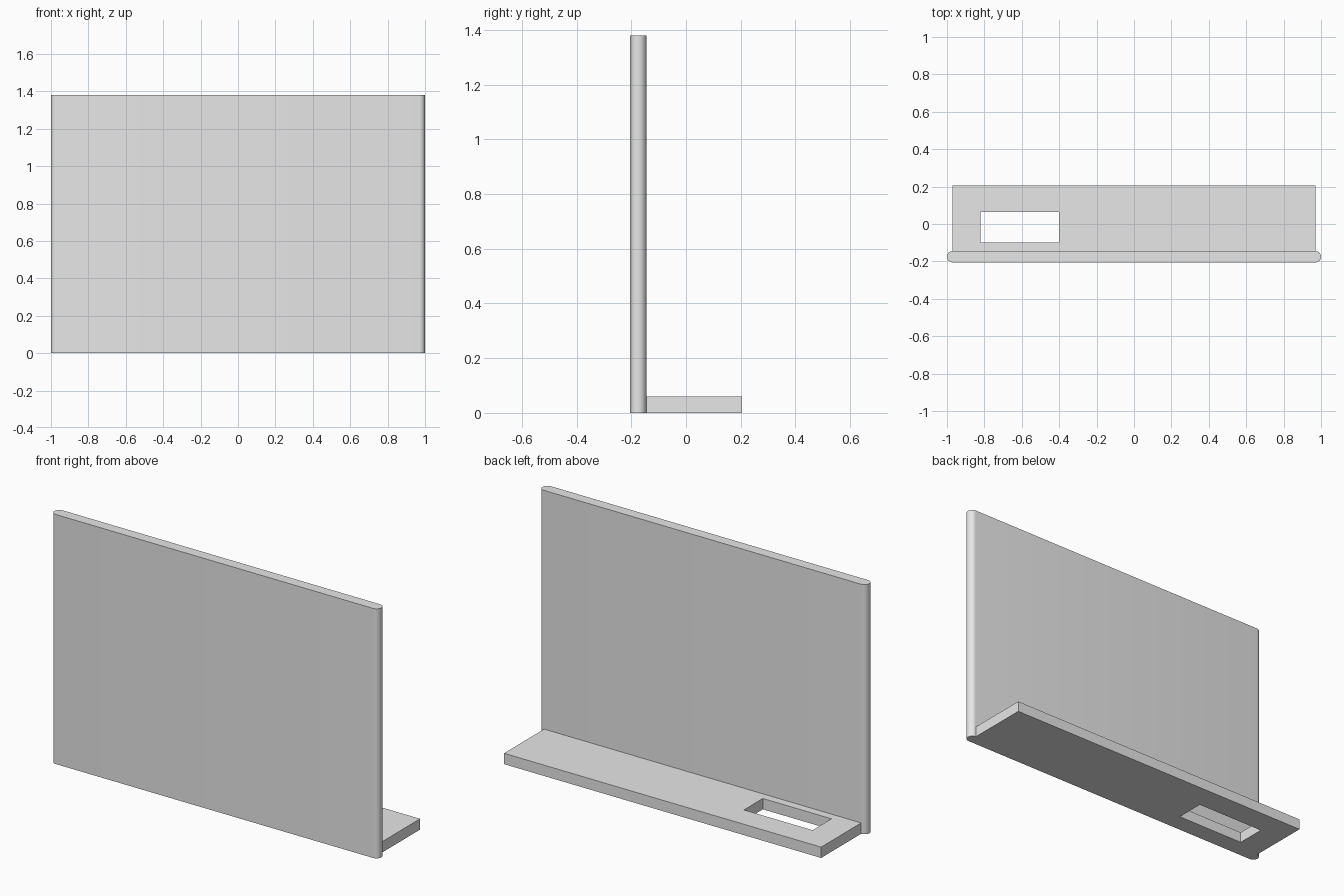
import bpy, bmesh, math
from mathutils import Vector

if "Cube" in bpy.data.objects:
    bpy.data.objects.remove(bpy.data.objects["Cube"], do_unlink=True)

grey = bpy.data.materials.new("light_grey")
grey.use_nodes = True
grey.diffuse_color = (0.8, 0.8, 0.8, 1)
grey.node_tree.nodes["Principled BSDF"].inputs["Base Color"].default_value = (0.8, 0.8, 0.8, 1)


def finish(name, bm):
    bmesh.ops.recalc_face_normals(bm, faces=bm.faces)
    mesh = bpy.data.meshes.new(name)
    bm.to_mesh(mesh)
    bm.free()
    mesh.materials.append(grey)
    obj = bpy.data.objects.new(name, mesh)
    bpy.context.collection.objects.link(obj)
    return obj


def extrude_up(bm, faces, height):
    result = bmesh.ops.extrude_face_region(bm, geom=faces)
    verts = [g for g in result["geom"] if isinstance(g, bmesh.types.BMVert)]
    bmesh.ops.translate(bm, verts=verts, vec=(0, 0, height))


def rectangle(x0, x1, y0, y1):
    return [Vector((x0, y0, 0)), Vector((x1, y0, 0)),
            Vector((x1, y1, 0)), Vector((x0, y1, 0))]


# Upright panel: a slot-shaped outline with half-round ends
radius, steps = 0.03, 16
outline = []
for side, start in ((1, -math.pi / 2), (-1, math.pi / 2)):
    for i in range(steps + 1):
        a = start + math.pi * i / steps
        outline.append((side * (1 - radius) + radius * math.cos(a),
                        -0.175 + radius * math.sin(a), 0))
bm = bmesh.new()
face = bm.faces.new([bm.verts.new(p) for p in outline])
extrude_up(bm, [face], 1.38)
panel = finish("upright_panel", bm)

# Base shelf: a ring of four faces around the rectangular slot
bm = bmesh.new()
outer = [bm.verts.new(p) for p in rectangle(-0.97, 0.97, -0.145, 0.205)]
inner = [bm.verts.new(p) for p in rectangle(-0.82, -0.40, -0.10, 0.065)]
ring = []
for i in range(4):
    j = (i + 1) % 4
    ring.append(bm.faces.new((outer[i], outer[j], inner[j], inner[i])))
extrude_up(bm, ring, 0.06)
finish("base_shelf", bm)

# Smooth only the rounded ends of the panel
bpy.ops.object.select_all(action="DESELECT")
panel.select_set(True)
bpy.context.view_layer.objects.active = panel
bpy.ops.object.shade_smooth_by_angle(angle=math.radians(30))
